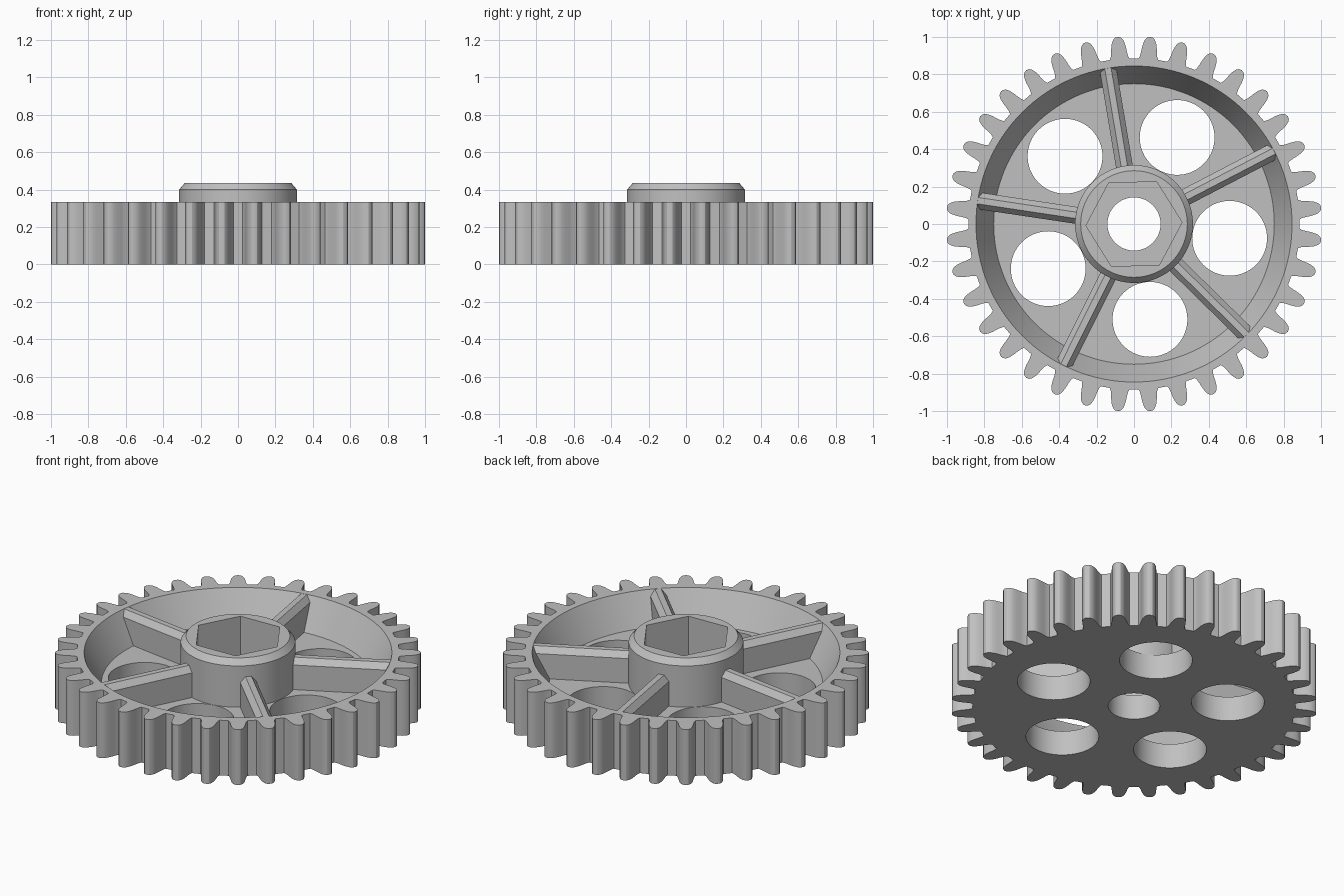
import bpy, bmesh
from math import cos, sin, radians, tau
from mathutils import Matrix

cube = bpy.data.objects.get("Cube")
if cube:
    bpy.data.objects.remove(cube, do_unlink=True)

grey = bpy.data.materials.new("light grey")
grey.use_nodes = True
grey.diffuse_color = (0.53, 0.53, 0.53, 1)
grey.node_tree.nodes["Principled BSDF"].inputs["Base Color"].default_value = grey.diffuse_color

TEETH, SPOKES = 36, 5
TOP, FLOOR = 0.335, 0.15
FIRST_RIB = radians(27.5)


def circle(r, n=96, x=0, y=0, turn=0.0):
    return [(x + r * cos(turn + tau * i / n), y + r * sin(turn + tau * i / n)) for i in range(n)]


def loft(name, rings, matrix=Matrix()):
    """Closed solid through a stack of (outline, height) rings."""
    bm = bmesh.new()
    loops = [[bm.verts.new((x, y, z)) for x, y in pts] for pts, z in rings]
    for a, b in zip(loops, loops[1:]):
        for i in range(len(a)):
            j = (i + 1) % len(a)
            bm.faces.new((a[i], a[j], b[j], b[i]))
    bm.faces.new(loops[0][::-1])
    bm.faces.new(loops[-1])
    bm.transform(matrix)
    bmesh.ops.recalc_face_normals(bm, faces=bm.faces)
    mesh = bpy.data.meshes.new(name)
    bm.to_mesh(mesh)
    bm.free()
    mesh.materials.append(grey)
    obj = bpy.data.objects.new(name, mesh)
    bpy.context.collection.objects.link(obj)
    return obj


def activate(obj):
    bpy.ops.object.select_all(action="DESELECT")
    obj.select_set(True)
    bpy.context.view_layer.objects.active = obj


def cut(obj, cutter):
    activate(obj)
    mod = obj.modifiers.new("cut", "BOOLEAN")
    mod.operation, mod.solver, mod.object = "DIFFERENCE", "EXACT", cutter
    bpy.ops.object.modifier_apply(modifier=mod.name)
    bpy.data.objects.remove(cutter, do_unlink=True)


# Toothed outline: half a tooth as (degrees from its centre, radius), mirrored
half = [(3.4, 0.886), (2.95, 0.9), (2.6, 0.925), (2.35, 0.95), (2.0, 0.972),
        (1.5, 0.99), (0.8, 1.001)]
tooth = [(-a, r) for a, r in half] + [(0, 1.004)] + half[::-1]
outline = []
for k in range(TEETH):
    for a, r in tooth:
        t = tau * (k + 0.5) / TEETH + radians(a)
        outline.append((r * cos(t), r * sin(t)))
wheel = loft("gear_wheel", [(outline, 0), (outline, TOP)])

# Sloped dish in the top, shaft bore and round lightening holes
slope = (0.845 - 0.75) / (TOP - FLOOR)
cut(wheel, loft("dish_cutter", [(circle(0.75, 128), FLOOR),
                                (circle(0.845 + slope * 0.1, 128), TOP + 0.1)]))
cut(wheel, loft("bore_cutter", [(circle(0.142, 64), -0.1), (circle(0.142, 64), 0.5)]))
for k in range(SPOKES):
    t = FIRST_RIB + tau * (k + 0.5) / SPOKES
    ring = circle(0.2, 64, 0.517 * cos(t), 0.517 * sin(t))
    cut(wheel, loft("hole_cutter", [(ring, -0.1), (ring, 0.5)]))

# Chamfered hub with a hexagonal socket
hub = loft("hub", [(circle(0.315), FLOOR - 0.01), (circle(0.315), 0.4), (circle(0.285), 0.435)])
socket = circle(0.257, 6, turn=radians(2))
cut(hub, loft("socket_cutter", [(socket, 0), (socket, 0.6)]))

# Radial ribs with chamfered tops, lofted outwards from the hub
w, flat, top, low = 0.045, 0.017, TOP - 0.001, FLOOR - 0.01
section = [(-w, low), (w, low), (w, top - 0.035), (flat, top), (-flat, top), (-w, top - 0.035)]
lay = Matrix(((0, 0, 1, 0), (1, 0, 0, 0), (0, 1, 0, 0), (0, 0, 0, 1)))
parts = [wheel, hub]
for k in range(SPOKES):
    spin = Matrix.Rotation(FIRST_RIB + tau * k / SPOKES, 4, "Z")
    parts.append(loft(f"rib_{k + 1}", [(section, 0.29), (section, 0.85)], spin @ lay))

for obj in parts:
    activate(obj)
    bpy.ops.object.shade_smooth_by_angle(angle=radians(28))
